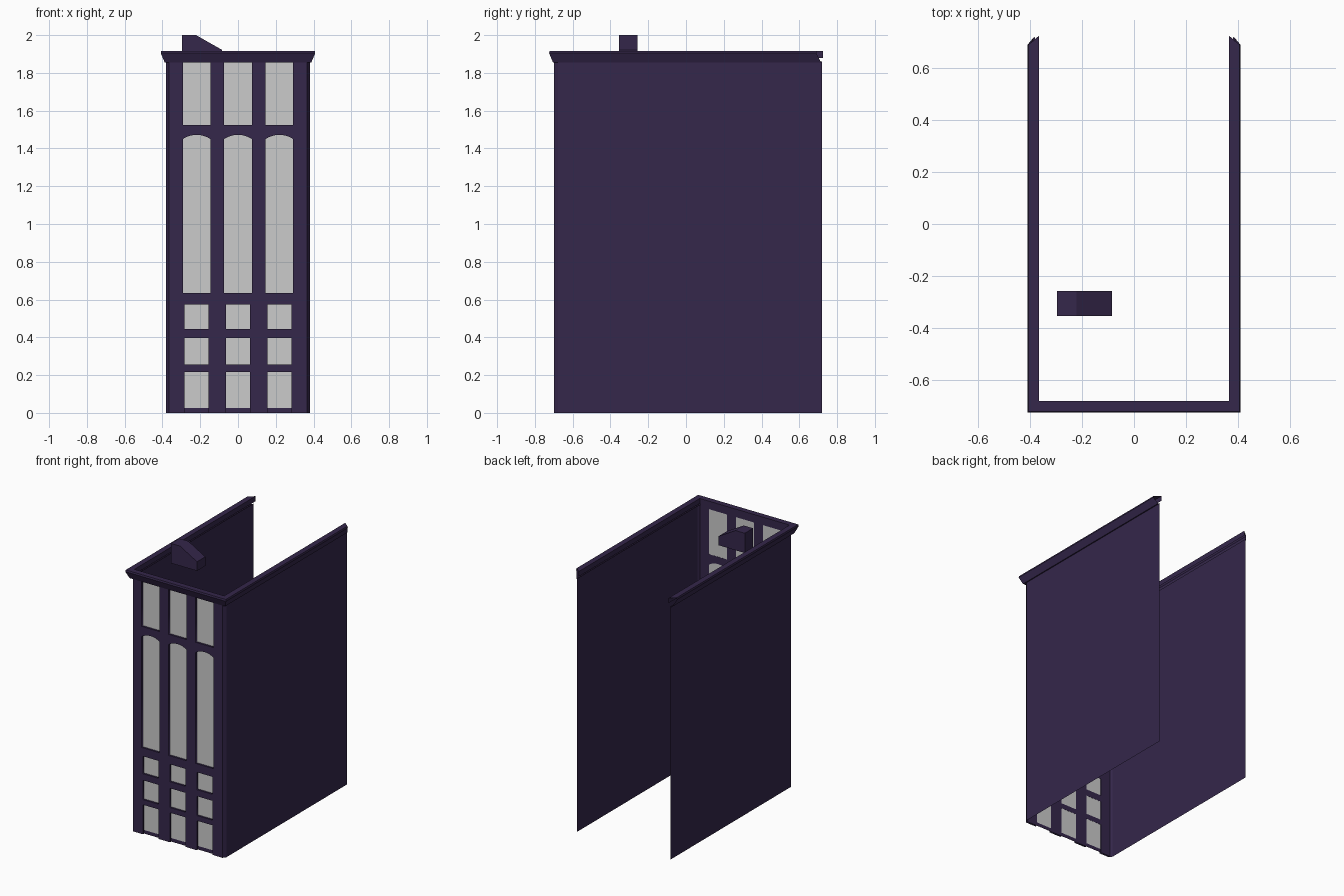
import bpy, math

if "Cube" in bpy.data.objects:
    bpy.data.objects.remove(bpy.data.objects["Cube"])

# Materials
paint = bpy.data.materials.new("dark_paint")
paint.diffuse_color = (0.035, 0.02, 0.07, 1)
paint.use_nodes = True
paint.node_tree.nodes["Principled BSDF"].inputs["Base Color"].default_value = paint.diffuse_color

FRONT, PANE = -0.70, -0.686


def mesh_obj(name, verts, faces, mat=paint):
    me = bpy.data.meshes.new(name)
    me.from_pydata(verts, [], faces)
    ob = bpy.data.objects.new(name, me)
    bpy.context.collection.objects.link(ob)
    if mat:
        me.materials.append(mat)
    return ob


def rect(x0, x1, z0, z1):
    return [(x0, z0), (x1, z0), (x1, z1), (x0, z1)]


def arched(x0, x1, z0, spring, rise, n=8):
    # rectangle topped with a shallow segmental arch
    c, h = (x0 + x1) / 2, (x1 - x0) / 2
    r = (h * h + rise * rise) / (2 * rise)
    a = math.asin(h / r)
    top = [(c + r * math.sin(a - 2 * a * i / n),
            spring + rise - r + r * math.cos(a - 2 * a * i / n)) for i in range(n + 1)]
    return [(x0, z0), (x1, z0)] + top


def flat_panel(name, loops, y, depth=0.0):
    # filled 2D curve, later loops cut holes in the first
    cu = bpy.data.curves.new(name, 'CURVE')
    cu.dimensions, cu.fill_mode, cu.extrude = '2D', 'BOTH', depth / 2
    for pts in loops:
        sp = cu.splines.new('POLY')
        sp.points.add(len(pts) - 1)
        for p, (x, z) in zip(sp.points, pts):
            p.co = (x, z, 0, 1)
        sp.use_cyclic_u = True
    ob = bpy.data.objects.new(name, cu)
    bpy.context.collection.objects.link(ob)
    ob.rotation_euler = (math.pi / 2, 0, 0)
    ob.location.y = y + depth / 2
    cu.materials.append(paint)
    bpy.ops.object.select_all(action='DESELECT')
    ob.select_set(True)
    bpy.context.view_layer.objects.active = ob
    bpy.ops.object.convert(target='MESH')
    return bpy.context.object


# Window layout: three bays, five storeys
openings, doors = [], []
for cx in (-0.219, 0.0, 0.219):
    openings.append(rect(cx - 0.073, cx + 0.073, 1.525, 1.856))
    openings.append(arched(cx - 0.073, cx + 0.073, 0.635, 1.45, 0.022))
    for z0, z1 in ((0.445, 0.573), (0.255, 0.397)):
        openings.append(rect(cx - 0.063, cx + 0.063, z0, z1))
    doors.append((cx - 0.063, cx + 0.063))

# Facade outline, notched at the ground for the doorways
outline = [(-0.365, 0)]
for x0, x1 in doors:
    outline += [(x0, 0), (x0, 0.217), (x1, 0.217), (x1, 0)]
outline += [(0.365, 0), (0.365, 1.88), (-0.365, 1.88)]
flat_panel("facade", [outline] + openings, FRONT, 0.015)

# Window panes, doors and thresholds
panes = openings + [rect(a, b, 0.026, 0.217) for a, b in doors]
for i, loop in enumerate(panes):
    mesh_obj(f"window_pane_{i + 1}", [(x, PANE, z) for x, z in loop],
             [list(range(len(loop)))], None)
for i, (a, b) in enumerate(doors):
    mesh_obj(f"threshold_{i + 1}", [(x, PANE, z) for x, z in rect(a, b, 0, 0.026)],
             [(0, 1, 2, 3)])

# Side walls with a chamfered front corner
for s, side in ((-1, "left"), (1, "right")):
    plan = [(s * 0.365, FRONT), (s * 0.38, -0.678), (s * 0.38, 0.72)]
    verts = [(x, y, z) for z in (0, 1.86) for x, y in plan]
    faces = [(i, i + 1, i + 4, i + 3) for i in range(2)]
    mesh_obj(f"{side}_wall", verts, faces if s > 0 else [f[::-1] for f in faces])

# Cornice: profile of (outward offset, height, rear end) swept round three sides
profile = [(0.0, 1.855, 0.72), (0.008, 1.855, 0.715), (0.029, 1.905, 0.69),
           (0.026, 1.917, 0.69), (0.003, 1.917, 0.708),
           (-0.015, 1.917, 0.725), (-0.015, 1.88, 0.725)]
verts = []
for o, z, end in profile:
    x, y = 0.38 + o, -0.696 - o
    verts += [(-x, end, z), (-x, y, z), (x, y, z), (x, end, z)]
faces = [(4 * i + j, 4 * i + j + 1, 4 * i + j + 5, 4 * i + j + 4)
         for i in range(len(profile) - 1) for j in range(3)]
mesh_obj("cornice", verts, faces)

# Roof stair hut with a sloping top
hut = [(-0.297, 1.855), (-0.085, 1.855), (-0.085, 1.922), (-0.222, 2.0), (-0.297, 2.0)]
n = len(hut)
verts = [(x, y, z) for y in (-0.354, -0.258) for x, z in hut]
faces = [list(range(n)), list(range(2 * n - 1, n - 1, -1))]
faces += [(i, i + n, (i + 1) % n + n, (i + 1) % n) for i in range(n)]
mesh_obj("roof_hut", verts, faces)
